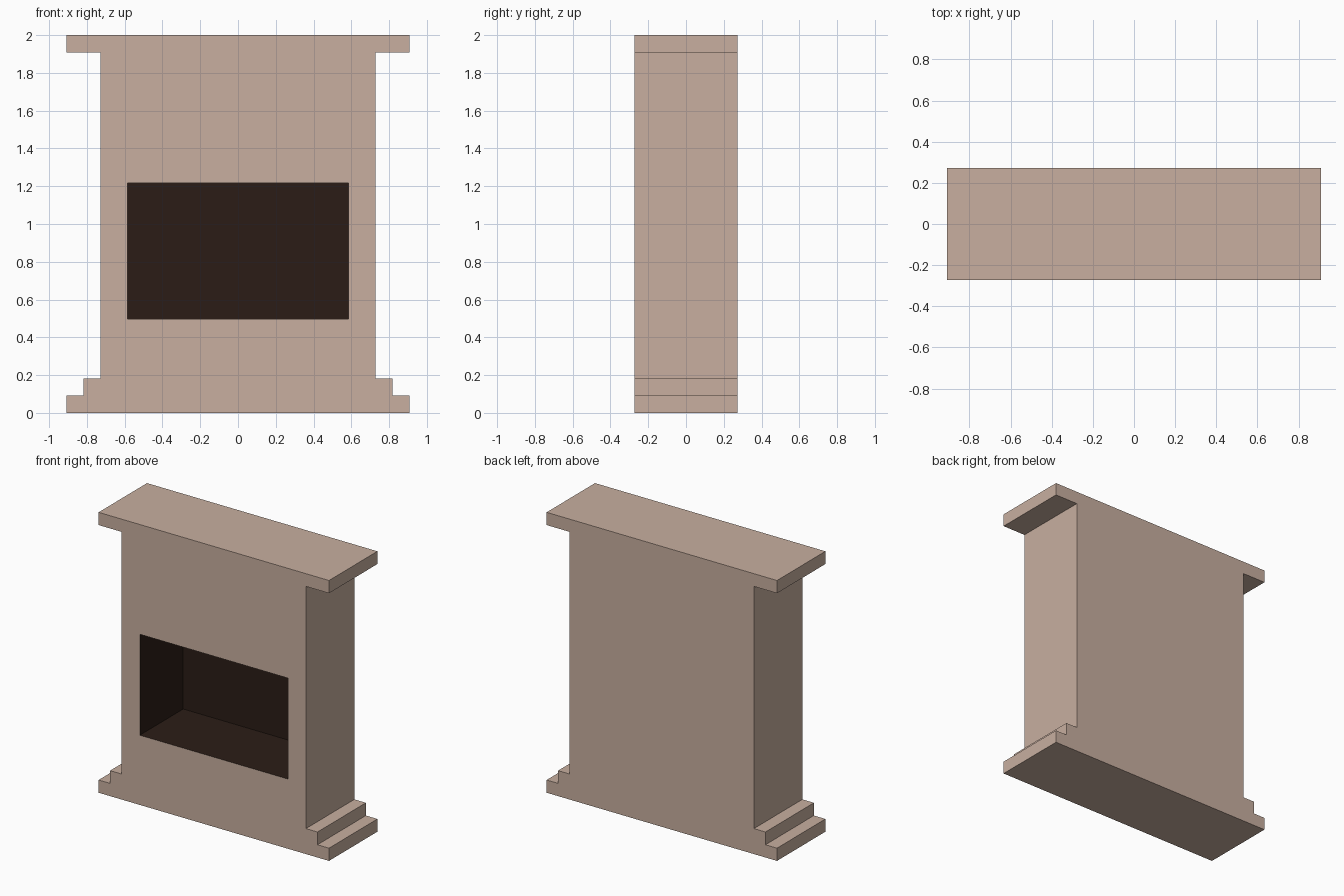
import bpy, bmesh

if "Cube" in bpy.data.objects:
    bpy.data.objects.remove(bpy.data.objects["Cube"])

U = 2 / 22          # step height and width
D = 3 * U           # half depth
OX, OZ0, OZ1 = 0.584, 0.497, 1.217   # firebox opening
BACK = 0.217        # firebox back wall


def material(name, rgb):
    m = bpy.data.materials.new(name)
    m.diffuse_color = (*rgb, 1)
    m.use_nodes = True
    m.node_tree.nodes["Principled BSDF"].inputs["Base Color"].default_value = m.diffuse_color
    return m


def prism(name, outline, y0, y1):
    """Extrude an (x, z) outline from y0 to y1."""
    bm = bmesh.new()
    face = bm.faces.new([bm.verts.new((x, y0, z)) for x, z in outline])
    ext = bmesh.ops.extrude_face_region(bm, geom=[face])
    verts = [v for v in ext["geom"] if isinstance(v, bmesh.types.BMVert)]
    bmesh.ops.translate(bm, verts=verts, vec=(0, y1 - y0, 0))
    bmesh.ops.recalc_face_normals(bm, faces=bm.faces)
    mesh = bpy.data.meshes.new(name)
    bm.to_mesh(mesh)
    bm.free()
    ob = bpy.data.objects.new(name, mesh)
    bpy.context.collection.objects.link(ob)
    return ob


# Fireplace body: stepped base, chimney breast and mantel in one profile
right = [(10 * U, 0), (10 * U, U), (9 * U, U), (9 * U, 2 * U),
         (8 * U, 2 * U), (8 * U, 21 * U), (10 * U, 21 * U), (10 * U, 22 * U)]
body = prism("fireplace_surround", right + [(-x, z) for x, z in reversed(right)], -D, D)
body.data.materials.append(material("stone", (0.58, 0.43, 0.35)))
body.data.materials.append(material("soot", (0.024, 0.012, 0.008)))

# Firebox recess cut into the front
cutter = prism("firebox_cutter", [(-OX, OZ0), (OX, OZ0), (OX, OZ1), (-OX, OZ1)], -D - 0.1, BACK)
cutter.hide_render = True
cut = body.modifiers.new("firebox", "BOOLEAN")
cut.operation = "DIFFERENCE"
cut.solver = "EXACT"
cut.object = cutter
bpy.context.view_layer.objects.active = body
bpy.ops.object.modifier_apply(modifier=cut.name)
bpy.data.objects.remove(cutter)

# Dark lining on the recess faces
for p in body.data.polygons:
    c = p.center
    inside = abs(c.x) < OX + 0.01 and OZ0 - 0.01 < c.z < OZ1 + 0.01 and -D + 0.01 < c.y < D - 0.01
    p.material_index = 1 if inside else 0
